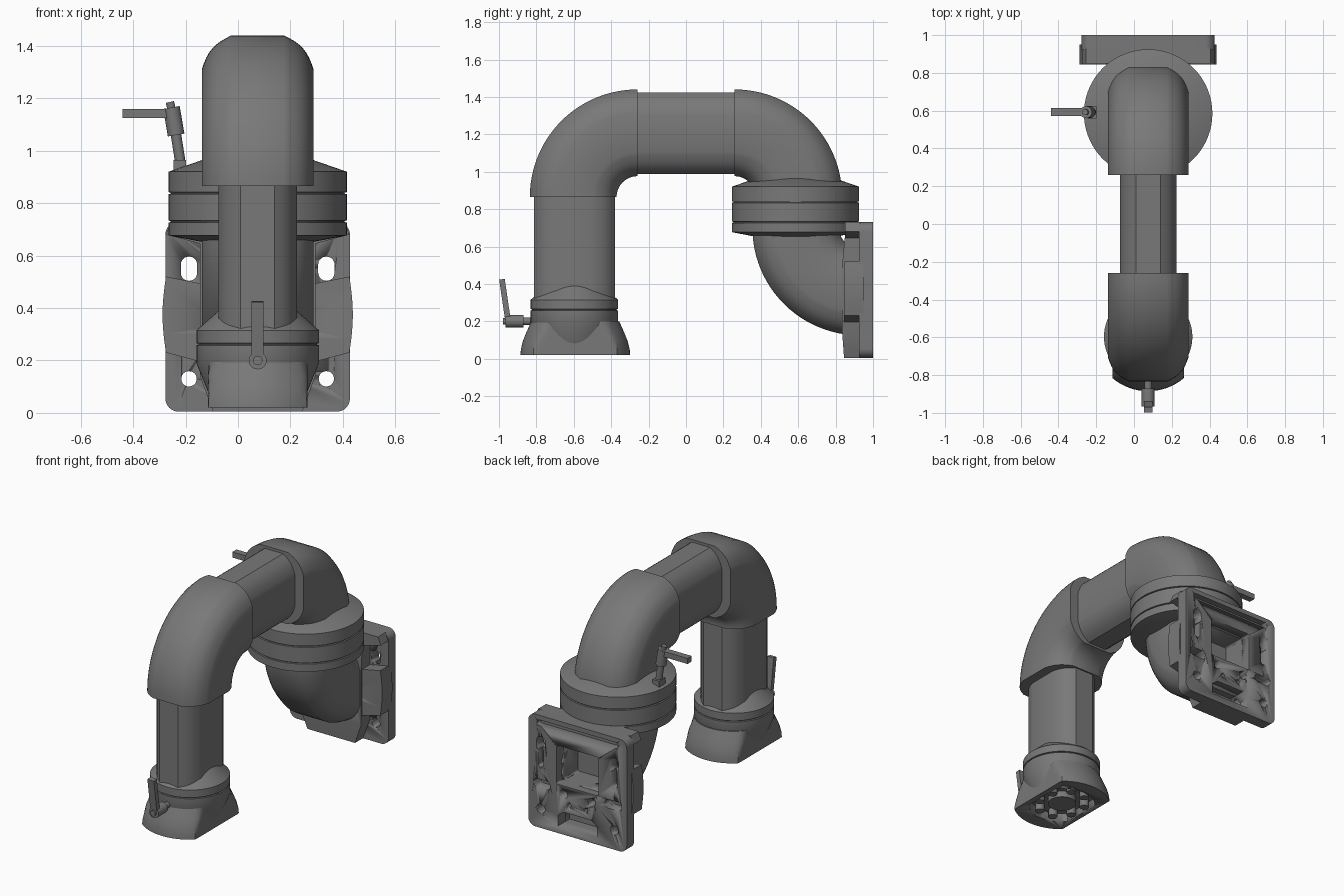
import bpy, bmesh
from math import sin, cos, pi, radians
from mathutils import Vector

cube = bpy.data.objects.get("Cube")
if cube:
    bpy.data.objects.remove(cube, do_unlink=True)

CX = 0.075                       # centre plane of the whole arm
grey = bpy.data.materials.new("dark_grey_plastic")
grey.use_nodes = True
COLOUR = (0.19, 0.19, 0.19, 1)
grey.diffuse_color = COLOUR
grey.node_tree.nodes["Principled BSDF"].inputs["Base Color"].default_value = COLOUR


def loft(name, rings, smooth=28):
    """Skin a list of equal-length point rings and cap both ends."""
    bm = bmesh.new()
    rows = [[bm.verts.new(p) for p in ring] for ring in rings]
    n = len(rows[0])
    for a, b in zip(rows, rows[1:]):
        for i in range(n):
            j = (i + 1) % n
            bm.faces.new((a[i], a[j], b[j], b[i]))
    bm.faces.new(rows[0][::-1])
    bm.faces.new(rows[-1])
    bmesh.ops.recalc_face_normals(bm, faces=bm.faces)
    mesh = bpy.data.meshes.new(name)
    bm.to_mesh(mesh)
    bm.free()
    mesh.materials.append(grey)
    ob = bpy.data.objects.new(name, mesh)
    bpy.context.collection.objects.link(ob)
    bpy.ops.object.select_all(action='DESELECT')
    ob.select_set(True)
    bpy.context.view_layer.objects.active = ob
    if smooth:
        bpy.ops.object.shade_smooth_by_angle(angle=radians(smooth))
    return ob


def circle(r, n=72):
    return [(r * cos(2 * pi * i / n), r * sin(2 * pi * i / n)) for i in range(n)]


def lathe(name, y, profile, clamp=9):
    """Turn an (r, z) profile about a vertical axis; clamp cuts flat sides."""
    return loft(name, [[(CX + max(-clamp, min(clamp, a)), y + b, z) for a, b in circle(r)]
                       for r, z in profile])


def prism(name, outline, y0, y1, smooth=28):
    return loft(name, [[(CX + x, y, z) for x, z in outline] for y in (y0, y1)], smooth)


def bar(name, p, q, u, section):
    """Straight bar from p to q with a cross-section along u and its normal."""
    p, q, u = Vector(p), Vector(q), Vector(u)
    v = (q - p).normalized().cross(u)
    return loft(name, [[c + u * a + v * b for a, b in section] for c in (p, q)])


def rect(a, b):
    return [(-a, -b), (a, -b), (a, b), (-a, b)]


def rounded(x0, x1, z0, z1, r, n=8):
    pts = []
    for k, (x, z) in enumerate([(x1 - r, z1 - r), (x0 + r, z1 - r), (x0 + r, z0 + r), (x1 - r, z0 + r)]):
        for i in range(n + 1):
            t = pi / 2 * (k + i / n)
            pts.append((x + r * cos(t), z + r * sin(t)))
    return pts


def pipe_section(flat, top, side, shoulder, bulge, n=8):
    """Flat-sided oval section with bowed corners."""
    quarter = []
    for i in range(n + 1):
        t = i / n
        b = bulge * sin(pi * t)
        quarter.append((flat + (side - flat) * t + b * .75, top + (shoulder - top) * t + b * .65))
    q = [(min(a, side), min(b, top)) for a, b in quarter]
    right = q + [(a, -b) for a, b in reversed(q)]
    return right + [(-a, -b) for a, b in right]


def cut(ob, cutter):
    mod = ob.modifiers.new("cut", 'BOOLEAN')
    mod.operation, mod.solver, mod.object = 'DIFFERENCE', 'EXACT', cutter
    bpy.context.view_layer.objects.active = ob
    bpy.ops.object.modifier_apply(modifier=mod.name)


# Bent pipes
ELBOW = pipe_section(.1, .232, .2125, .105, .022)
TUBE = pipe_section(.065, .217, .15, .1, .016)
BEND = .343


def elbow(name, y, z, start, end, steps=24):
    rings = []
    for i in range(steps + 1):
        t = radians(start + (end - start) * i / steps)
        rings.append([(CX + a, y + (BEND + b) * cos(t), z + (BEND + b) * sin(t)) for a, b in ELBOW])
    return loft(name, rings)


elbow("front_elbow", -.26, .865, 180, 90)
elbow("rear_upper_elbow", .26, .865, 90, 0)
lower_elbow = elbow("rear_lower_elbow", .93, .7, 180, 270)

# Straight pipes
loft("upright_pipe", [[(CX + a, -.597 + b, z) for a, b in TUBE] for z in (.25, .9)])
loft("horizontal_pipe", [[(CX + a, y, 1.206 + b) for a, b in TUBE] for y in (-.3, .3)])


# Swivel collars with grooves
def collar(name, y, r, z0, z1, grooves, tops, bottom):
    prof = bottom + [(r, z0)]
    for g in grooves:
        prof += [(r, g - .004), (r - .008, g - .002), (r - .008, g + .002), (r, g + .004)]
    return lathe(name, y, prof + [(r, z1)] + tops)


collar("rear_swivel_collar", .585, .34, .677, .92, (.73, .838), [(.19, .972)], [(.2, .65)])
collar("front_swivel_collar", -.597, .234, .19, .315, (.262,), [(.135, .402)], [(.185, .07)])

# Flared foot with two flat sides and a hollow underside
foot = lathe("flared_foot", -.592, [(.293, .02), (.291, .05), (.28, .095), (.262, .14), (.235, .2)], .19)
hollow = lathe("foot_cutter", -.592, [(.2, 0), (.2, .1)], .155)
cut(foot, hollow)
bpy.data.objects.remove(hollow, do_unlink=True)
lathe("foot_centre_ring", -.592, [(.085, .03), (.085, .11)])
for k in range(8):
    t = pi / 4 * (k + .5)
    x, y = CX + .135 * cos(t), -.592 + .16 * sin(t)
    bar(f"foot_screw_boss_{k}", (x, y, .024), (x, y, .11), (1, 0, 0), circle(.028, 16))

# Wall plate: rear slab, front rim, belly and centre block
plate = prism("wall_plate", rounded(-.352, .352, .005, .73, .05), .925, 1)
prism("plate_top_rim", [(-.35, .68), (-.33, .73), (.33, .73), (.35, .68), (.18, .635), (-.18, .635)],
      .85, .93)
arc = [(.35 + .013 * sin(pi * i / 12), .23 + .29 * i / 12) for i in range(13)]
belly = arc + [(.2, .49), (-.2, .49)] + [(-x, z) for x, z in reversed(arc)] + [(-.2, .19), (.2, .19)]
belly = prism("plate_belly", belly, .845, .95)
block = loft("plate_centre_block", [[(CX + a, y, z) for a, y in ((-w, .93), (w, .93), (w, f), (-w, f))]
                                    for z, w, f in ((.005, .17, .845), (.14, .22, .835), (.5, .22, .835),
                                                    (.66, .22, .85))])

# Pockets and holes in the back of the plate
deep = [prism("cutter", rounded(-.15, .15, .32, .57, .015), .78, 1.1),
        prism("cutter", [(-.14, .05), (.14, .05), (.14, .12), (.1, .15), (-.1, .15), (-.14, .12)], .88, 1.1),
        prism("cutter", rounded(-.29, .29, .662, .7, .018), .96, 1.1)]
for s in (-1, 1):
    def hole(x, z, w, h, r, y0):
        deep.append(prism("cutter", rounded(s * x - w, s * x + w, z - h, z + h, r), y0, 1.1))
    hole(.262, .55, .031, .046, .03, .8)
    hole(.262, .46, .02, .06, .018, .95)
    hole(.255, .29, .06, .028, .027, .93)
    hole(.262, .13, .029, .029, .028, .8)
    hole(.1, .265, .027, .027, .026, .9)
    hole(.06, .205, .013, .013, .012, .9)
for c in deep:
    for ob in (plate, belly, block, lower_elbow):
        cut(ob, c)
for c in deep:
    bpy.data.objects.remove(c, do_unlink=True)

# Clamp lever on the foot
X, Y = (1, 0, 0), (0, 1, 0)
bar("front_lever_stud", (CX, -.8, .2), (CX, -.87, .2), X, circle(.02, 24))
bar("front_lever_hub", (CX, -.87, .2), (CX, -.965, .2), X, circle(.034, 24))
bar("front_lever_tip", (CX, -.965, .2), (CX, -.978, .2), X, circle(.018, 24))
bar("front_lever_arm", (CX, -.951, .2), (CX, -.984, .425), X, rect(.023, .015))

# Clamp lever on the rear collar
bar("rear_lever_boss", (-.222, .592, .9), (-.222, .592, .965), Y, rect(.033, .024))
bar("rear_lever_stud", (-.219, .592, .95), (-.238, .592, 1.07), Y, circle(.02, 24))
bar("rear_lever_hub", (-.236, .592, 1.06), (-.254, .592, 1.165), Y, circle(.032, 24))
bar("rear_lever_tip", (-.254, .592, 1.16), (-.26, .592, 1.186), Y, circle(.016, 24))
bar("rear_lever_arm", (-.24, .592, 1.142), (-.44, .592, 1.142), Y, rect(.021, .018))
